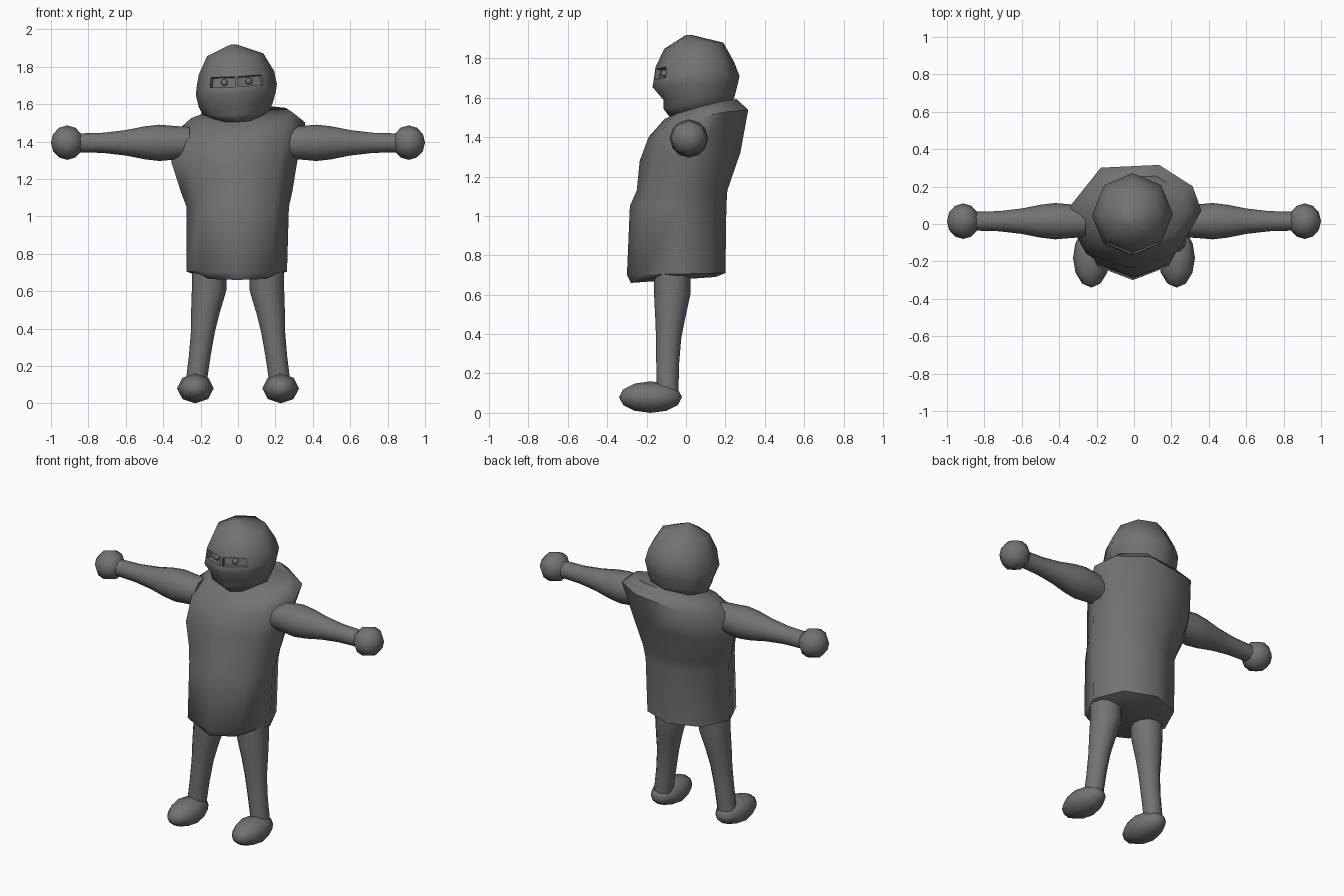
import bpy, bmesh, math
from mathutils import Matrix, Vector

default_cube = bpy.data.objects.get("Cube")
if default_cube:
    bpy.data.objects.remove(default_cube, do_unlink=True)

grey = bpy.data.materials.new("dark grey")
grey.use_nodes = True
colour = (0.17, 0.17, 0.17, 1)
grey.diffuse_color = colour
shader = next(n for n in grey.node_tree.nodes if n.type == 'BSDF_PRINCIPLED')
shader.inputs["Base Color"].default_value = colour


def finish(name, bm, angle=55):
    """Turn a bmesh into a shaded, coloured object."""
    bmesh.ops.recalc_face_normals(bm, faces=bm.faces)
    mesh = bpy.data.meshes.new(name)
    bm.to_mesh(mesh)
    bm.free()
    obj = bpy.data.objects.new(name, mesh)
    bpy.context.collection.objects.link(obj)
    mesh.materials.append(grey)
    bpy.ops.object.select_all(action='DESELECT')
    obj.select_set(True)
    bpy.context.view_layer.objects.active = obj
    bpy.ops.object.shade_smooth_by_angle(angle=math.radians(angle))
    return obj


def skin(rings):
    """Join rings of points with quads and cap both ends."""
    bm = bmesh.new()
    loops = [[bm.verts.new(p) for p in ring] for ring in rings]
    for low, high in zip(loops, loops[1:]):
        for i in range(len(low)):
            j = (i + 1) % len(low)
            bm.faces.new((low[i], low[j], high[j], high[i]))
    bm.faces.new(loops[0])
    bm.faces.new(loops[-1])
    return bm


def slanted_ring(front_z, back_z, x0, x1, y0, y1, roll=0, twist=0, sides=8):
    """Oval that slopes from front to back, rolls sideways, and twists at the back."""
    points = []
    for i in range(sides):
        a = math.tau * i / sides
        a -= math.radians(twist) * max(0, math.sin(a))
        u, v = math.cos(a), math.sin(a)
        x = (x0 + x1) / 2 + u * (x1 - x0) / 2
        y = (y0 + y1) / 2 + v * (y1 - y0) / 2
        z = front_z + (back_z - front_z) * (v + 1) / 2 + roll * x
        points.append(Vector((x, y, z)))
    return points


def limb(name, stations, across, up, sides=12):
    """Round tube through (centre, radius) stations."""
    rings = []
    for centre, radius in stations:
        turns = [math.tau * i / sides for i in range(sides)]
        rings.append([Vector(centre) + radius * (math.cos(t) * across + math.sin(t) * up)
                      for t in turns])
    return finish(name, skin(rings))


def ball(name, centre, size, axis_turn, segments=8, rings=6):
    bm = bmesh.new()
    bmesh.ops.create_uvsphere(bm, u_segments=segments, v_segments=rings, radius=1)
    bm.transform(Matrix.Translation(centre) @ Matrix.Diagonal((*size, 1)) @ axis_turn)
    return finish(name, bm)


# Torso: straight tunic, broad chest, raised lopsided back
finish("torso", skin([slanted_ring(*r) for r in (
    (.66, .69, -.2, .19, -.28, .15),
    (.70, .71, -.275, .262, -.30, .20),
    (1.05, 1.05, -.275, .272, -.285, .205),
    (1.13, 1.13, -.305, .29, -.25, .21),
    (1.28, 1.32, -.355, .32, -.235, .28, .04, 10),
    (1.40, 1.53, -.36, .36, -.19, .335, .1, 22),
    (1.49, 1.59, -.25, .29, -.11, .27, .06, 22),
)]))

# Head: faceted ball with a lip, a jutting cheek line and sunken eyes
head = skin([slanted_ring(*r, .05) for r in (
    (1.505, 1.515, -.09, .09, -.085, .13),
    (1.545, 1.56, -.19, .165, -.115, .23),
    (1.59, 1.60, -.21, .185, -.115, .245),
    (1.655, 1.66, -.225, .203, -.17, .26),
    (1.685, 1.71, -.222, .208, -.165, .272),
    (1.755, 1.78, -.21, .193, -.155, .245),
    (1.85, 1.88, -.165, .135, -.11, .19),
    (1.92, 1.92, -.04, -.01, 0, .03),
)])
bmesh.ops.recalc_face_normals(head, faces=head.faces)
eye_faces = []
for face in head.faces:
    c = face.calc_center_median()
    if c.y < -.1 and 1.69 < c.z < 1.75 and abs(c.x) < .12:
        eye_faces.append(face)
pupils = [f.calc_center_median() - f.normal * .022 for f in eye_faces]
bmesh.ops.inset_individual(head, faces=eye_faces, thickness=.012, depth=0)
bmesh.ops.inset_individual(head, faces=eye_faces, thickness=.002, depth=-.03)
finish("head", head)
for side, spot in zip(("first", "second"), pupils):
    ball(side + "_pupil", spot, (.018,) * 3, Matrix.Identity(4))

# Arms, hands, legs and feet, one set per side
X, Y, Z = Vector((1, 0, 0)), Vector((0, 1, 0)), Vector((0, 0, 1))
along_x = Matrix.Rotation(math.pi / 2, 4, 'Y')
along_y = Matrix.Rotation(math.pi / 2, 4, 'X')
for side, s in (("left", 1), ("right", -1)):
    arm = ((.26, .085), (.34, .09), (.42, .097), (.50, .088), (.60, .068),
           (.72, .054), (.86, .05))
    limb(side + "_arm", [((s * x, .015, 1.393), r) for x, r in arm], Y, Z)
    ball(side + "_hand", (s * .913, .015, 1.394), (.087, .095, .092), along_x)

    leg = ((.15, -.07, .78, .095), (.155, -.07, .60, .092), (.175, -.08, .48, .076),
           (.188, -.088, .38, .064), (.205, -.093, .25, .058), (.228, -.095, .08, .056))
    limb(side + "_leg", [((s * x, y, z), r) for x, y, z, r in leg], X, Y)

    foot = ball(side + "_foot", (s * .228, -.18, .08), (.098, .16, .08), along_y)
    for v in foot.data.vertices:
        # heel tucks up and the toe leans slightly outward
        if v.co.y > -.08:
            v.co.z = max(v.co.z, .03)
